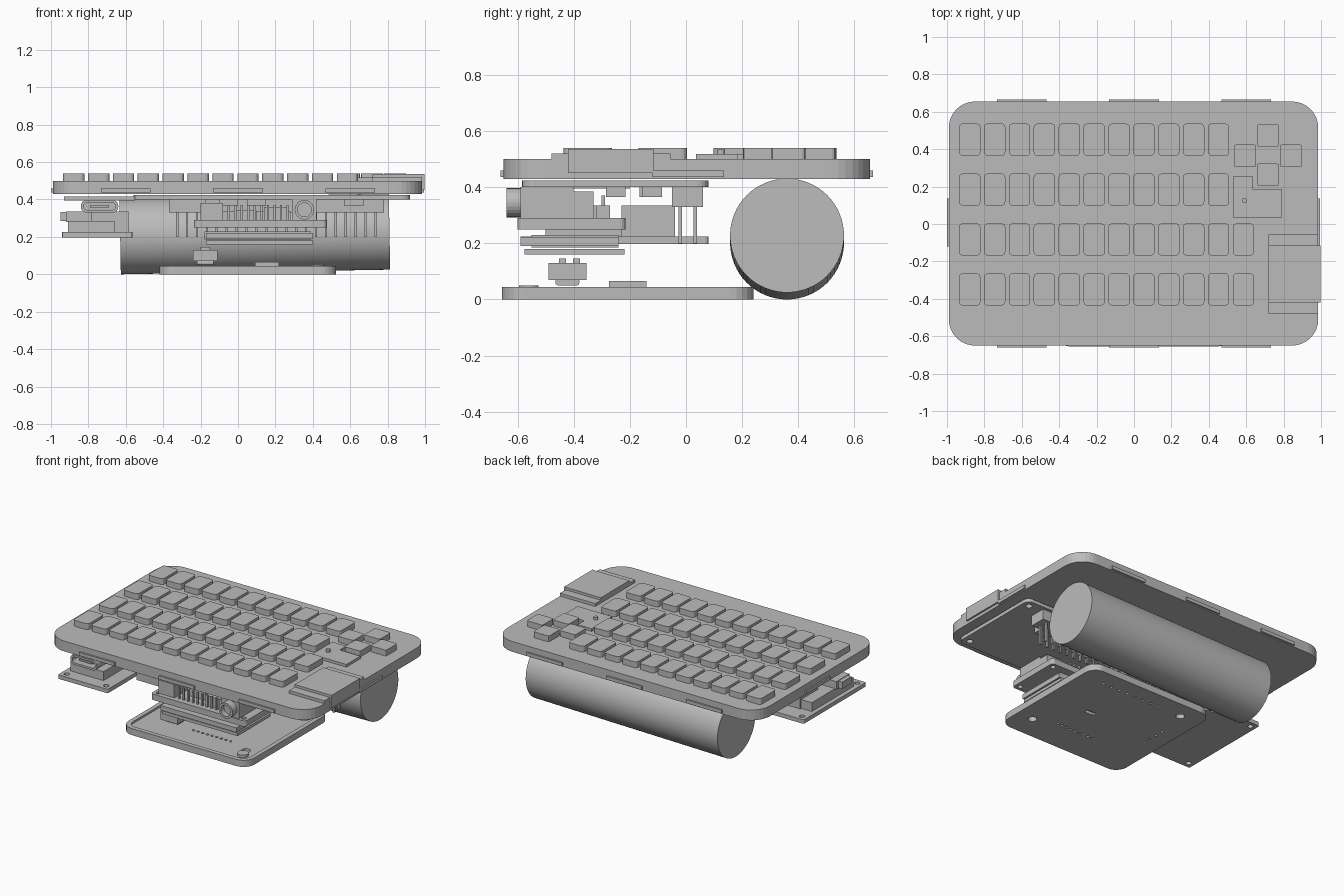
import bpy, bmesh, math
from mathutils import Vector, Matrix

cube = bpy.data.objects.get("Cube")
if cube:
    bpy.data.objects.remove(cube, do_unlink=True)

grey = bpy.data.materials.new("plain grey")
grey.use_nodes = True
GREY = (0.5, 0.5, 0.5, 1)
grey.diffuse_color = GREY
grey.node_tree.nodes["Principled BSDF"].inputs["Base Color"].default_value = GREY


def finish(name, bm):
    mesh = bpy.data.meshes.new(name)
    bm.to_mesh(mesh)
    bm.free()
    mesh.materials.append(grey)
    ob = bpy.data.objects.new(name, mesh)
    bpy.context.collection.objects.link(ob)
    return ob


def add_box(bm, x, y, z, radius=0, axis=2, segments=4):
    """Box from (low, high) ranges; edges along one axis may be rounded."""
    part = bmesh.new()
    bmesh.ops.create_cube(part, size=1)
    for v in part.verts:
        v.co = Vector([r[0] + (c + 0.5) * (r[1] - r[0]) for c, r in zip(v.co, (x, y, z))])
    if radius:
        edges = [e for e in part.edges
                 if abs((e.verts[0].co - e.verts[1].co).normalized()[axis]) > 0.9]
        bmesh.ops.bevel(part, geom=edges, offset=radius, segments=segments,
                        profile=0.5, affect='EDGES')
    temp = bpy.data.meshes.new("temp")
    part.to_mesh(temp)
    part.free()
    bm.from_mesh(temp)
    bpy.data.meshes.remove(temp)


def box(name, x, y, z, radius=0, axis=2, segments=4):
    bm = bmesh.new()
    add_box(bm, x, y, z, radius, axis, segments)
    return finish(name, bm)


def add_rod(bm, start, end, radius, sides=12):
    a, b = Vector(start), Vector(end)
    turn = (b - a).to_track_quat('Z', 'Y').to_matrix().to_4x4()
    bmesh.ops.create_cone(bm, cap_ends=True, segments=sides, radius1=radius, radius2=radius,
                          depth=(b - a).length, matrix=Matrix.Translation((a + b) / 2) @ turn)


def cut(ob, bm):
    cutter = finish(ob.name + "_cutter", bm)
    cutter.hide_render = True
    cutter.hide_viewport = True
    mod = ob.modifiers.new("cut", 'BOOLEAN')
    mod.operation = 'DIFFERENCE'
    mod.solver = 'EXACT'
    mod.object = cutter


def drill(ob, points, radius, z=(-0.1, 0.6)):
    bm = bmesh.new()
    for x, y in points:
        add_rod(bm, (x, y, z[0]), (x, y, z[1]), radius)
    cut(ob, bm)


# Keyboard deck with rounded corners and edge clips
box("keyboard_deck", (-0.99, 0.985), (-0.65, 0.655), (0.43, 0.5), 0.14, segments=8)
bm = bmesh.new()
for x in (-0.6, 0, 0.6):
    for y in (-0.65, 0.655):
        add_box(bm, (x - 0.133, x + 0.133), (y - 0.011, y + 0.011), (0.437, 0.46))
for x in (-0.99, 0.985):
    add_box(bm, (x - 0.01, x + 0.01), (-0.12, 0.135), (0.437, 0.46))
finish("deck_clips", bm)

# Key rows
bm = bmesh.new()
for row, count in enumerate((12, 12, 11, 11)):
    y = -0.35 + row * 0.267
    for i in range(count):
        x = -0.878 + i * 0.133
        add_box(bm, (x - 0.057, x + 0.057), (y - 0.086, y + 0.086), (0.49, 0.54), 0.02, segments=3)
finish("keys", bm)

# Arrow keys
bm = bmesh.new()
for x, y in ((0.716, 0.473), (0.594, 0.365), (0.84, 0.365), (0.716, 0.263)):
    add_box(bm, (x - 0.059, x + 0.059), (y - 0.06, y + 0.06), (0.49, 0.54), 0.012, segments=2)
finish("arrow_keys", bm)

# Stepped pad and pointer stick
box("pad_base", (0.53, 0.79), (0.035, 0.185), (0.49, 0.518))
box("pad_upper", (0.53, 0.635), (0.18, 0.255), (0.49, 0.518))
bm = bmesh.new()
add_rod(bm, (0.59, 0.125, 0.5), (0.59, 0.125, 0.535), 0.014)
finish("pointer_stick", bm)

# Raised side module
box("module_base", (0.72, 0.985), (-0.48, -0.055), (0.46, 0.52))
box("module_cover", (0.72, 0.997), (-0.42, -0.115), (0.45, 0.537))

# Battery cylinder, slightly tilted
bm = bmesh.new()
add_rod(bm, (-0.63, 0.36, 0.203), (0.81, 0.36, 0.228), 0.203, 64)
battery = finish("battery", bm)
bpy.ops.object.select_all(action='DESELECT')
battery.select_set(True)
bpy.context.view_layer.objects.active = battery
bpy.ops.object.shade_smooth_by_angle()

# Bottom cover: shallow tray with holes
tray = box("bottom_cover", (-0.42, 0.525), (-0.655, 0.24), (0, 0.045), 0.08, segments=6)
bm = bmesh.new()
add_box(bm, (-0.39, 0.495), (-0.625, 0.21), (0.032, 0.1), 0.055, segments=6)
cut(tray, bm)
drill(tray, [(0.405, -0.49), (-0.27, 0.12)], 0.028)
dots = [(0.25 - i * 0.035, -0.435) for i in range(9)]
dots += [(0.35 - i * 0.063, 0.125) for i in range(8)]
dots += [(-0.305, -0.27 + i * 0.058) for i in range(4)]
drill(tray, dots, 0.009)
bm = bmesh.new()
add_box(bm, (0.15, 0.22), (-0.215, -0.185), (-0.1, 0.1))
cut(tray, bm)
bm = bmesh.new()
add_rod(bm, (0.43, -0.56, 0.02), (0.43, -0.56, 0.05), 0.035, 20)
finish("cover_post", bm)
box("cover_pad", (0.09, 0.22), (-0.275, -0.14), (0.02, 0.065))

# Slide switch above the cover
bm = bmesh.new()
add_box(bm, (-0.24, -0.11), (-0.49, -0.355), (0.07, 0.13))
add_box(bm, (-0.22, -0.13), (-0.465, -0.38), (0.05, 0.075), 0.01, axis=0)
for y in (-0.44, -0.39):
    add_box(bm, (-0.2, -0.15), (y - 0.012, y + 0.012), (0.125, 0.146))
finish("slide_switch", bm)

# Central stack of boards
box("lower_plate", (-0.17, 0.4), (-0.575, -0.22), (0.16, 0.18))
box("screen_block", (-0.18, 0.39), (-0.55, -0.24), (0.185, 0.23))
box("screen_rim", (-0.17, 0.4), (-0.59, -0.24), (0.19, 0.222))
middle = box("middle_board", (-0.235, 0.475), (-0.6, -0.215), (0.25, 0.29), 0.02)
drill(middle, [(x, y) for x in (-0.2, 0.44) for y in (-0.565, -0.25)], 0.016)
bm = bmesh.new()
for x, y, top in ((-0.14, -0.5, 0.38), (0.04, -0.42, 0.34), (0.2, -0.48, 0.36), (0.36, -0.4, 0.385)):
    add_box(bm, (x - 0.06, x + 0.06), (y - 0.07, y + 0.07), (0.285, top))
add_box(bm, (-0.2, 0.28), (-0.32, -0.27), (0.285, 0.335))
finish("middle_components", bm)
bm = bmesh.new()
for i in range(14):
    x = -0.19 + i * 0.035
    for y in (-0.56, -0.295):
        add_box(bm, (x - 0.006, x + 0.006), (y - 0.006, y + 0.006), (0.28, 0.37))
finish("middle_pins", bm)

# Audio socket
bm = bmesh.new()
add_rod(bm, (0.355, -0.64, 0.345), (0.355, -0.57, 0.345), 0.052, 24)
add_box(bm, (0.29, 0.42), (-0.59, -0.4), (0.29, 0.4))
socket = finish("audio_socket", bm)
bm = bmesh.new()
add_rod(bm, (0.355, -0.7, 0.345), (0.355, -0.605, 0.345), 0.037, 24)
cut(socket, bm)

# Main board under the deck, with its components
main = box("main_board", (-0.56, 0.92), (-0.585, 0.08), (0.4, 0.424), 0.04)
drill(main, [(0.87, -0.535), (0.87, 0.03)], 0.02)
bm = bmesh.new()
add_box(bm, (-0.37, -0.17), (-0.56, -0.4), (0.33, 0.405))
for x, y in ((-0.05, -0.25), (0.1, -0.13), (0.62, -0.12)):
    add_box(bm, (x - 0.05, x + 0.05), (y - 0.035, y + 0.035), (0.365, 0.405))
finish("main_components", bm)
box("pin_header", (-0.35, 0.78), (-0.05, 0.06), (0.33, 0.402))
bm = bmesh.new()
for i in range(21):
    x = -0.325 + i * 0.053
    for y in (-0.02, 0.033):
        add_box(bm, (x - 0.006, x + 0.006), (y - 0.006, y + 0.006), (0.2, 0.34))
finish("header_pins", bm)

# Side board with its blocks and port
side = box("side_board", (-0.94, -0.565), (-0.59, 0.08), (0.198, 0.225), 0.01)
drill(side, [(x, y) for x in (-0.9, -0.605) for y in (-0.55, 0.04)], 0.018)
box("side_block", (-0.91, -0.66), (-0.5, -0.05), (0.22, 0.285))
box("side_tower", (-0.83, -0.585), (-0.23, -0.04), (0.22, 0.335))
box("side_plug", (-0.95, -0.91), (-0.42, -0.32), (0.285, 0.332))
box("side_plug_body", (-0.92, -0.78), (-0.44, -0.3), (0.28, 0.335))
box("port_board", (-0.93, -0.55), (-0.585, -0.2), (0.395, 0.415))
port = box("charging_port", (-0.84, -0.64), (-0.6, -0.42), (0.33, 0.397), 0.03, axis=1)
bm = bmesh.new()
add_box(bm, (-0.825, -0.655), (-0.7, -0.46), (0.344, 0.384), 0.018, axis=1)
cut(port, bm)
box("port_tongue", (-0.79, -0.69), (-0.58, -0.45), (0.358, 0.37))
